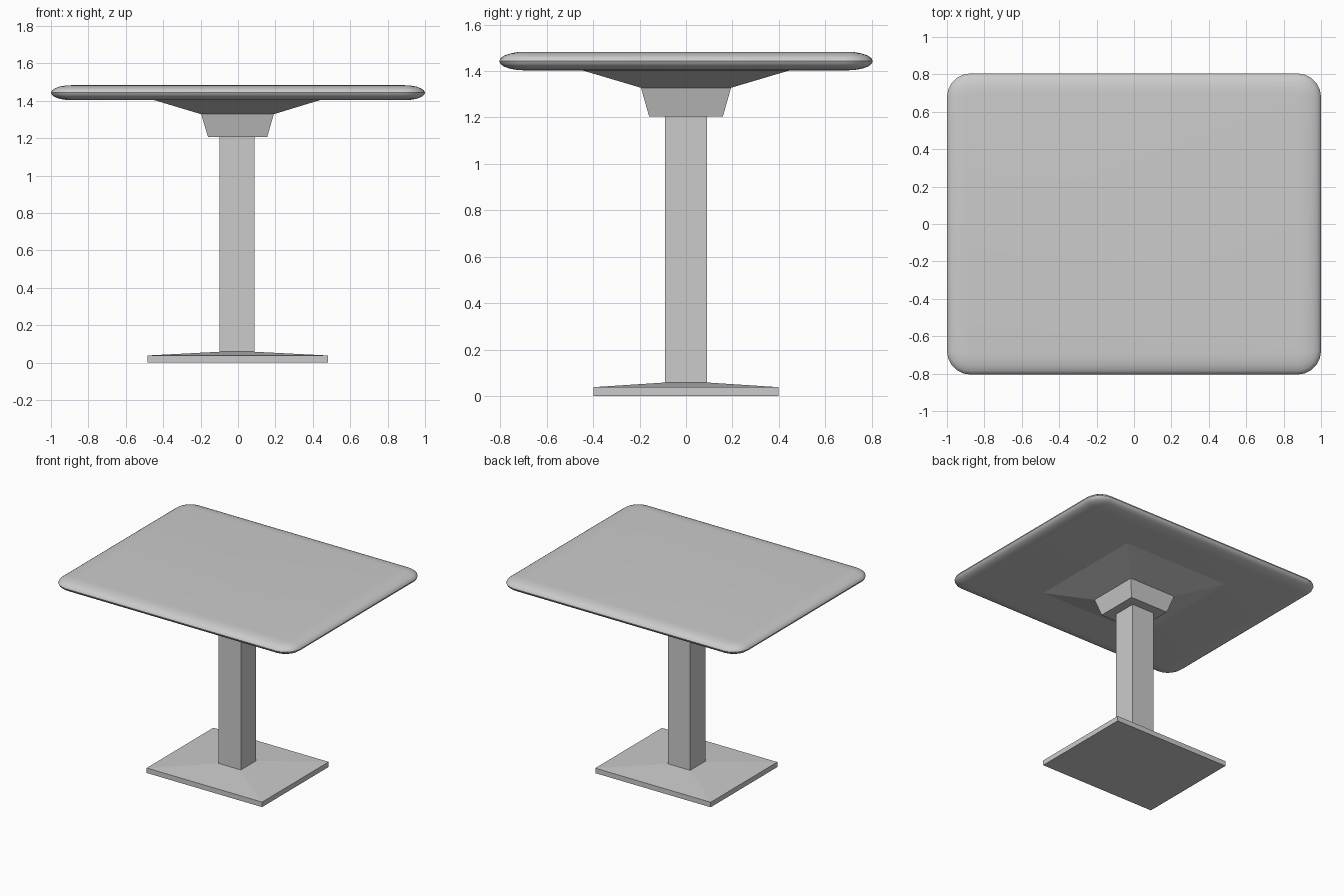
import bpy, bmesh
from math import sin, cos, pi

if "Cube" in bpy.data.objects:
    bpy.data.objects.remove(bpy.data.objects["Cube"])


def loft(name, rings, cap_bottom=False, cap_top=False):
    """Skin a stack of closed rings, bottom to top."""
    bm = bmesh.new()
    loops = [[bm.verts.new(p) for p in ring] for ring in rings]
    n = len(loops[0])
    for a, b in zip(loops, loops[1:]):
        for i in range(n):
            j = (i + 1) % n
            bm.faces.new((a[i], a[j], b[j], b[i]))
    if cap_bottom:
        bm.faces.new(loops[0][::-1])
    if cap_top:
        bm.faces.new(loops[-1])
    mesh = bpy.data.meshes.new(name)
    bm.to_mesh(mesh)
    bm.free()
    obj = bpy.data.objects.new(name, mesh)
    bpy.context.collection.objects.link(obj)
    return obj


def rect(x0, x1, y, z):
    return [(x0, -y, z), (x1, -y, z), (x1, y, z), (x0, y, z)]


def rounded_rect(hx, hy, r, z, segs=5):
    pts = []
    for k, (sx, sy) in enumerate([(1, 1), (-1, 1), (-1, -1), (1, -1)]):
        for i in range(segs + 1):
            a = (k + i / segs) * pi / 2
            pts.append((sx * (hx - r) + r * cos(a), sy * (hy - r) + r * sin(a), z))
    return pts


# Table top: rounded slab with a half-elliptical edge
mid, half, depth, radius = 1.443, 0.04, 0.11, 0.125
rings = []
steps = 10
for i in range(steps + 1):
    a = -pi / 2 + pi * i / steps
    inset = depth * (1 - cos(a))
    rings.append(rounded_rect(1.0 - inset, 0.805 - inset, radius - inset, mid + half * sin(a)))
top = loft("table_top", rings, True, True)
bpy.context.view_layer.objects.active = top
top.select_set(True)
bpy.ops.object.shade_smooth_by_angle(angle=pi / 4)

# Foot plate with a shallow sloped top
column = (-0.098, 0.087, 0.09)
loft("foot_plate", [rect(-0.485, 0.48, 0.398, 0), rect(-0.485, 0.48, 0.398, 0.038),
                    rect(*column, 0.058)], cap_bottom=True)

# Square column
loft("column", [rect(*column, 0.058), rect(*column, 1.205)])

# Flared bracket under the top
loft("top_bracket", [rect(*column, 1.205), rect(-0.16, 0.156, 0.159, 1.205),
                     rect(-0.197, 0.191, 0.194, 1.328), rect(-0.45, 0.44, 0.45, 1.404)])
